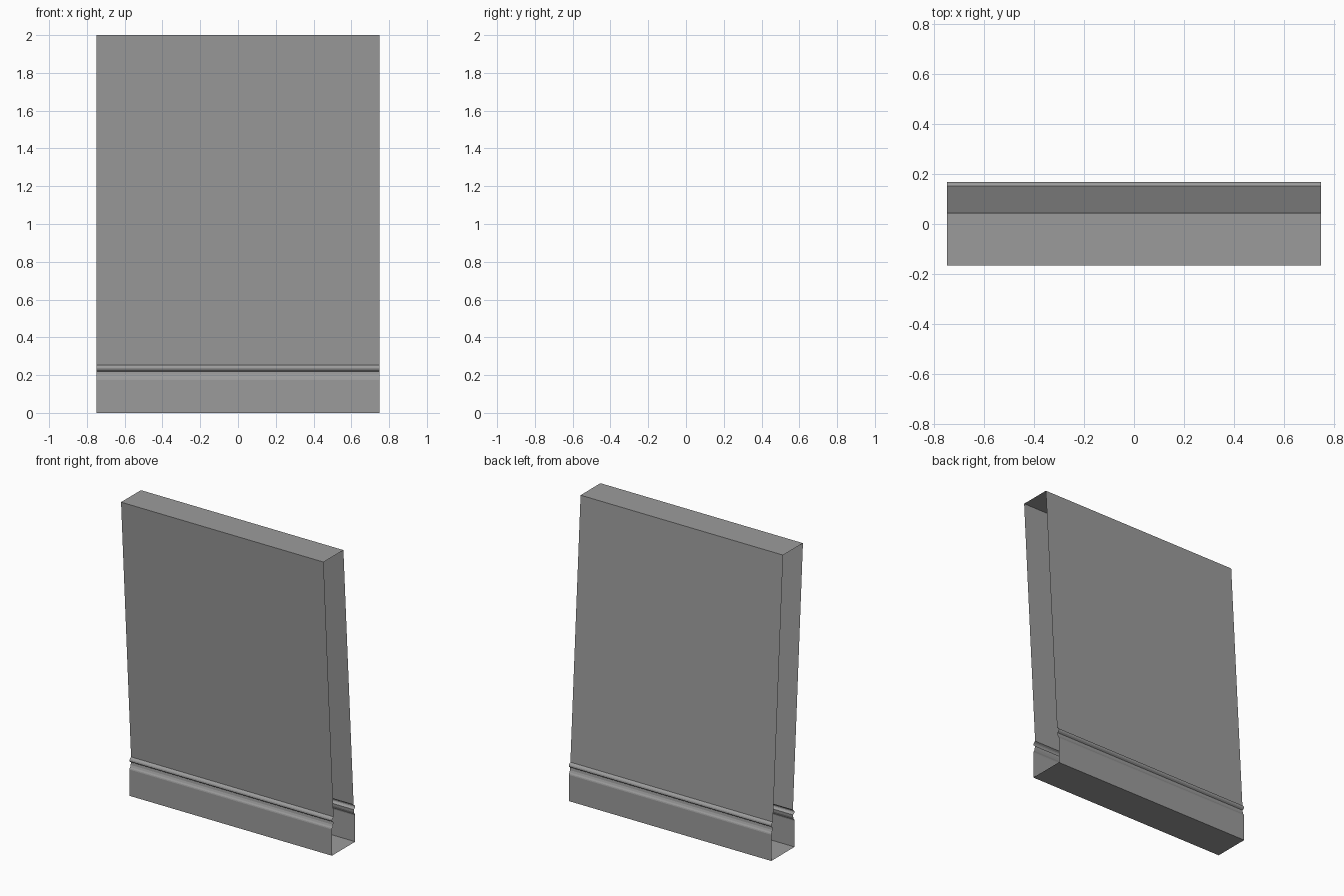
import bpy, bmesh

if "Cube" in bpy.data.objects:
    bpy.data.objects.remove(bpy.data.objects["Cube"])

HALF_LEN = 0.75
BASE_MID = 0.046     # centre of the skirting in y
TOP_MID = -0.061     # the wall leans towards the front at the top

# Moulding section: (distance from centre, height)
SIDE = [(0.123, 0.0), (0.123, 0.175), (0.121, 0.182), (0.115, 0.190),
        (0.110, 0.202), (0.108, 0.220), (0.113, 0.223), (0.119, 0.228),
        (0.122, 0.234), (0.121, 0.241), (0.117, 0.247), (0.111, 0.251),
        (0.106, 0.254)]

# Closed section: front side upwards, leaning top, back side downwards
front = [(BASE_MID - d, z) for d, z in SIDE] + [(TOP_MID - 0.105, 2.0)]
back = [(BASE_MID + d, z) for d, z in SIDE] + [(TOP_MID + 0.105, 2.0)]
section = front + back[::-1]

# Hollow shell swept along x, left open at both ends
bm = bmesh.new()
left = [bm.verts.new((-HALF_LEN, y, z)) for y, z in section]
right = [bm.verts.new((HALF_LEN, y, z)) for y, z in section]
n = len(section)
for i in range(n):
    j = (i + 1) % n
    bm.faces.new((left[i], right[i], right[j], left[j]))

mesh = bpy.data.meshes.new("leaning_wall")
bm.to_mesh(mesh)
bm.free()
wall = bpy.data.objects.new("leaning_wall", mesh)
bpy.context.collection.objects.link(wall)

# Dark grey paint
paint = bpy.data.materials.new("dark_grey")
paint.diffuse_color = (0.33, 0.33, 0.33, 1.0)
paint.use_nodes = True
paint.node_tree.nodes["Principled BSDF"].inputs["Base Color"].default_value = paint.diffuse_color
mesh.materials.append(paint)
